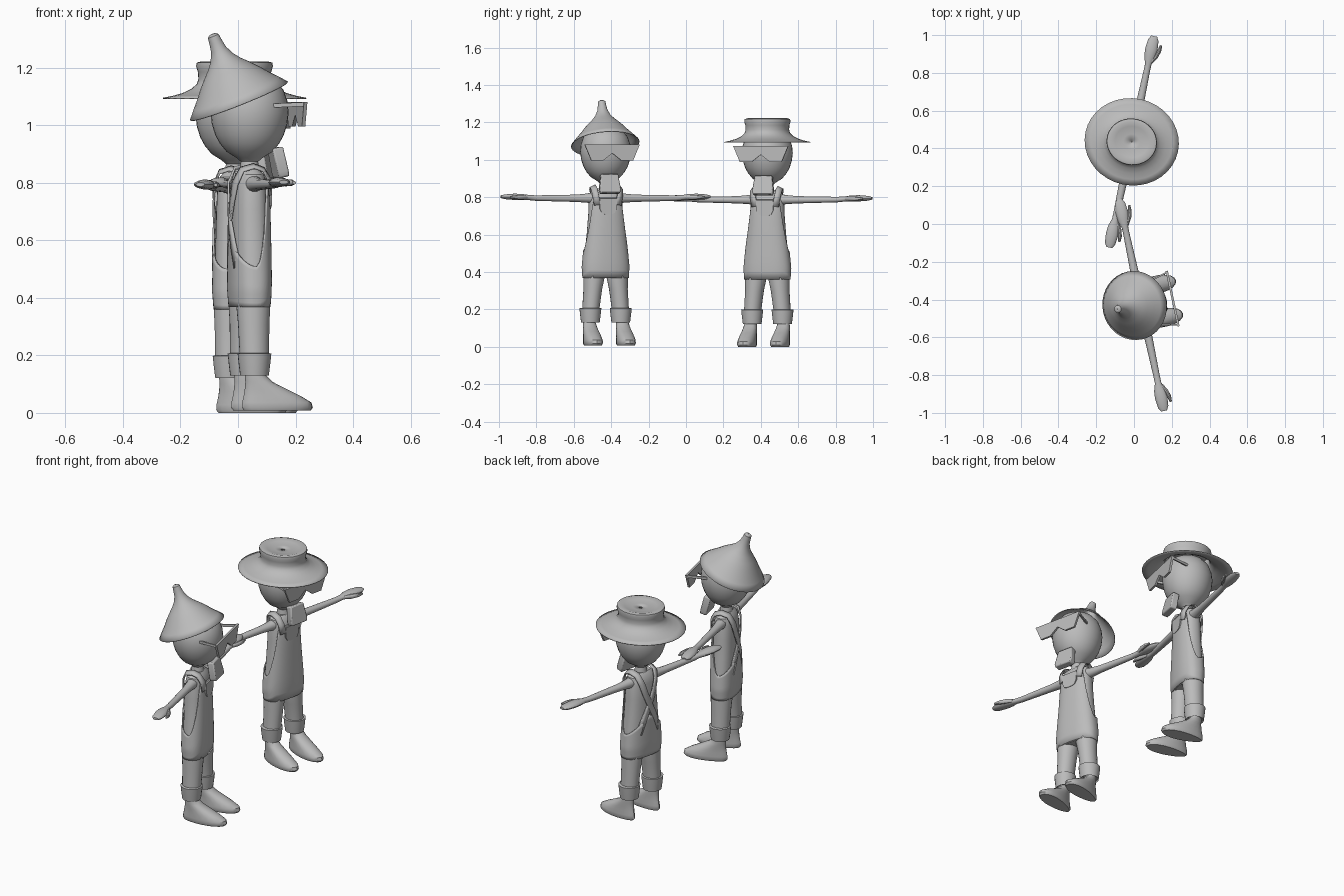
import bpy, bmesh, math
from mathutils import Matrix, Vector

if "Cube" in bpy.data.objects:
    bpy.data.objects.remove(bpy.data.objects["Cube"])

grey = bpy.data.materials.new("plain grey")
grey.diffuse_color = (0.5, 0.5, 0.5, 1)
grey.use_nodes = True
grey.node_tree.nodes["Principled BSDF"].inputs["Base Color"].default_value = grey.diffuse_color
PLACE = Matrix()          # placement of the figure being built


def finish(name, bm, bevel=0, thick=0):
    bmesh.ops.remove_doubles(bm, verts=bm.verts, dist=1e-5)
    bmesh.ops.recalc_face_normals(bm, faces=bm.faces)
    bm.transform(PLACE)
    me = bpy.data.meshes.new(name)
    bm.to_mesh(me)
    bm.free()
    me.materials.append(grey)
    ob = bpy.data.objects.new(name, me)
    bpy.context.collection.objects.link(ob)
    if thick:
        m = ob.modifiers.new("thickness", 'SOLIDIFY')
        m.thickness, m.offset = thick, 0
    if bevel:
        m = ob.modifiers.new("bevel", 'BEVEL')
        m.width, m.segments = bevel, 2
    return ob


def bridge(bm, rows, wrap=True):
    for r0, r1 in zip(rows, rows[1:]):
        n = len(r0)
        for i in range(n if wrap else n - 1):
            j = (i + 1) % n
            bm.faces.new((r0[i], r0[j], r1[j], r1[i]))


def loft(name, rings, axis='z', n=20, caps=True, power=2.0, egg=0, mat=None, thick=0):
    """Rings of (cx, cy, cz, half width a, half width b) joined along an axis."""
    bm = bmesh.new()
    rows = []
    for cx, cy, cz, a, b in rings:
        row = []
        for i in range(n):
            t = 2 * math.pi * i / n
            c, s = math.cos(t), math.sin(t)
            u = math.copysign(abs(c) ** (2 / power), c) * a
            v = math.copysign(abs(s) ** (2 / power), s) * b * (1 + egg * c)
            row.append(bm.verts.new((cx + u, cy + v, cz) if axis == 'z' else (cx + u, cy, cz + v)))
        rows.append(row)
    bridge(bm, rows)
    if caps:
        bm.faces.new(rows[0])
        bm.faces.new(rows[-1])
    if mat:
        bm.transform(mat)
    return finish(name, bm, thick=thick)


def prism(name, pts, vec, bevel=0):
    bm = bmesh.new()
    f = bm.faces.new([bm.verts.new(p) for p in pts])
    g = bmesh.ops.extrude_face_region(bm, geom=[f], use_keep_orig=True)
    new = [e for e in g['geom'] if isinstance(e, bmesh.types.BMVert)]
    bmesh.ops.translate(bm, verts=new, vec=vec)
    return finish(name, bm, bevel)


# torso outline: height, half depth, half width
TORSO = [(.36, .058, .116), (.42, .063, .12), (.5, .063, .112), (.6, .062, .101), (.7, .06, .093),
         (.78, .056, .09), (.82, .047, .082), (.838, .03, .06)]
P = 2.4


def torso_at(z):
    for (z0, a0, b0), (z1, a1, b1) in zip(TORSO, TORSO[1:]):
        if z <= z1:
            t = (z - z0) / (z1 - z0)
            return a0 + t * (a1 - a0), b0 + t * (b1 - b0)
    return TORSO[-1][1:]


def bib_top(t):
    """Top edge of the overalls: high bib in front, low sides, medium back."""
    deg = abs(math.degrees(math.atan2(math.sin(t), math.cos(t))))
    if deg < 48:
        return .79
    if deg < 90:
        return .5 + .29 * ((90 - deg) / 42) ** 1.6
    return .5 + .1 * ((deg - 90) / 90) ** 1.5


def overalls():
    bm = bmesh.new()
    n, m, rows = 48, 10, []
    for k in range(m + 1):
        row = []
        for i in range(n):
            t = 2 * math.pi * i / n
            z = .36 + (bib_top(t) - .36) * k / m
            a, b = torso_at(z)
            c, s = math.cos(t), math.sin(t)
            row.append(bm.verts.new((math.copysign(abs(c) ** (2 / P), c) * (a + .006),
                                     math.copysign(abs(s) ** (2 / P), s) * (b + .006), z)))
        rows.append(row)
    bridge(bm, rows)
    finish("overalls_bib", bm, thick=.006)


def strap(s):
    pts = [Vector((x, y * s, z)) for x, y, z in (
        (.062, .058, .75), (.058, .066, .80), (.035, .07, .838), (0, .07, .85), (-.04, .064, .838),
        (-.062, .05, .79), (-.068, .03, .73), (-.07, 0, .66), (-.067, -.04, .58), (-.058, -.07, .5))]
    bm, rows = bmesh.new(), []
    for i, p in enumerate(pts):
        tan = (pts[min(i + 1, len(pts) - 1)] - pts[max(i - 1, 0)]).normalized()
        out = (p - Vector((0, p.y * .6, min(p.z, .79)))).normalized()
        side = tan.cross(out).normalized() * .017
        rows.append([bm.verts.new(p - side), bm.verts.new(p + side)])
    bridge(bm, rows, wrap=False)
    finish("shoulder_strap", bm, thick=.007)


def figure():
    # head and neck
    loft("head", [(0, 0, z, r, r) for r, z in (
        (.036, .82), (.03, .865), (.045, .878), (.08, .9), (.103, .928), (.119, .957), (.131, .995),
        (.136, 1.035), (.132, 1.075), (.118, 1.115), (.09, 1.148), (.05, 1.168), (.005, 1.175))], n=32)
    # shirt, overalls, straps, pocket
    loft("shirt_torso", [(0, 0, z, a, b) for z, a, b in TORSO], n=32, power=P)
    overalls()
    prism("bib_pocket", [(.05, y, z) for y, z in (
        (-.046, .785), (.046, .785), (.046, .73), (.036, .708), (.018, .7), (-.018, .7),
        (-.036, .708), (-.046, .73))], (.021, 0, 0))
    for s in (-1, 1):
        strap(s)
        # trouser leg, rolled cuff, shoe
        loft("trouser_leg", [(0, s * y, z, a, b) for y, z, a, b in (
            (.06, .44, .06, .056), (.063, .37, .06, .058), (.07, .3, .055, .05),
            (.08, .2, .052, .046), (.083, .13, .048, .045))])
        loft("trouser_cuff", [(0, s * .083, z, r, r) for z, r in (
            (.135, .044), (.122, .05), (.16, .055), (.198, .059), (.2, .05))])
        loft("shoe", [(x, s * .09, z, a, b) for x, z, a, b in (
            (.08, 0, .118, .042), (.08, .01, .126, .047), (.078, .028, .123, .047), (.062, .05, .102, .044),
            (.038, .075, .074, .04), (.014, .1, .048, .036), (.0, .125, .036, .032), (0, .16, .034, .032))],
             egg=.2)
        # arm with hand, thumb
        loft("arm_and_hand", [(0, s * y, z, a, b) for y, z, a, b in (
            (.05, .787, .034, .034), (.1, .787, .027, .025), (.16, .786, .022, .02), (.38, .787, .017, .015),
            (.42, .79, .017, .014), (.46, .793, .03, .017), (.5, .794, .033, .017), (.55, .794, .028, .013),
            (.572, .794, .016, .007))], axis='y', n=14)
        loft("thumb", [(x, s * y, .792, r, r) for x, y, r in (
            (.012, .43, .01), (.03, .465, .013), (.042, .5, .011), (.046, .532, .006))], axis='y', n=10)
        # glasses temple
        prism("glasses_temple", [(.165, s * .145, 1.072), (.165, s * .145, 1.058),
                                 (.06, s * .118, 1.053), (.06, s * .118, 1.067)], (0, -s * .008, 0))
    # glasses front
    prism("glasses_lenses", [(.162, y, z) for y, z in (
        (-.15, 1.073), (.15, 1.073), (.114, .988), (.05, .988), (0, 1.027), (-.05, .988), (-.114, .988))],
        (.012, 0, 0))
    # chin beard
    prism("chin_beard", [(.11, -.046, .918), (.11, .046, .918), (.128, .058, .835), (.132, .052, .815),
                         (.132, -.052, .815), (.128, -.058, .835)], (-.038, 0, -.008), bevel=.006)


# figure with the pointed hat
PLACE = Matrix.Translation((.04, -.43, .008)) @ Matrix.Rotation(math.radians(12), 4, 'Z')
figure()
loft("pointed_hat", [(0, 0, h, r, r) for r, h in (
    (.182, 0), (.158, .028), (.132, .057), (.108, .087), (.084, .113), (.06, .137), (.04, .163),
    (.026, .193), (.021, .22), (.018, .244), (.01, .25), (.001, .251))],
    n=36, caps=False, thick=.004,
    mat=Matrix.Translation((-.036, .006, 1.075)) @ Matrix.Rotation(math.radians(-22), 4, 'Y'))

# figure with the brimmed hat
PLACE = Matrix.Translation((-.012, .435, 0)) @ Matrix.Rotation(math.radians(-12), 4, 'Z')
figure()
loft("brimmed_hat", [(0, 0, z, r, r * .92) for r, z in (
    (.25, 1.093), (.215, 1.1), (.18, 1.11), (.15, 1.124), (.13, 1.142), (.124, 1.16), (.126, 1.185),
    (.132, 1.205), (.13, 1.216), (.115, 1.22), (.09, 1.213), (.045, 1.207), (.001, 1.206))],
    n=36, caps=False, thick=.004)

# smooth shading with kept edges
bpy.ops.object.select_all(action='SELECT')
bpy.context.view_layer.objects.active = bpy.context.scene.objects[0]
bpy.ops.object.shade_smooth_by_angle(angle=math.radians(35))
